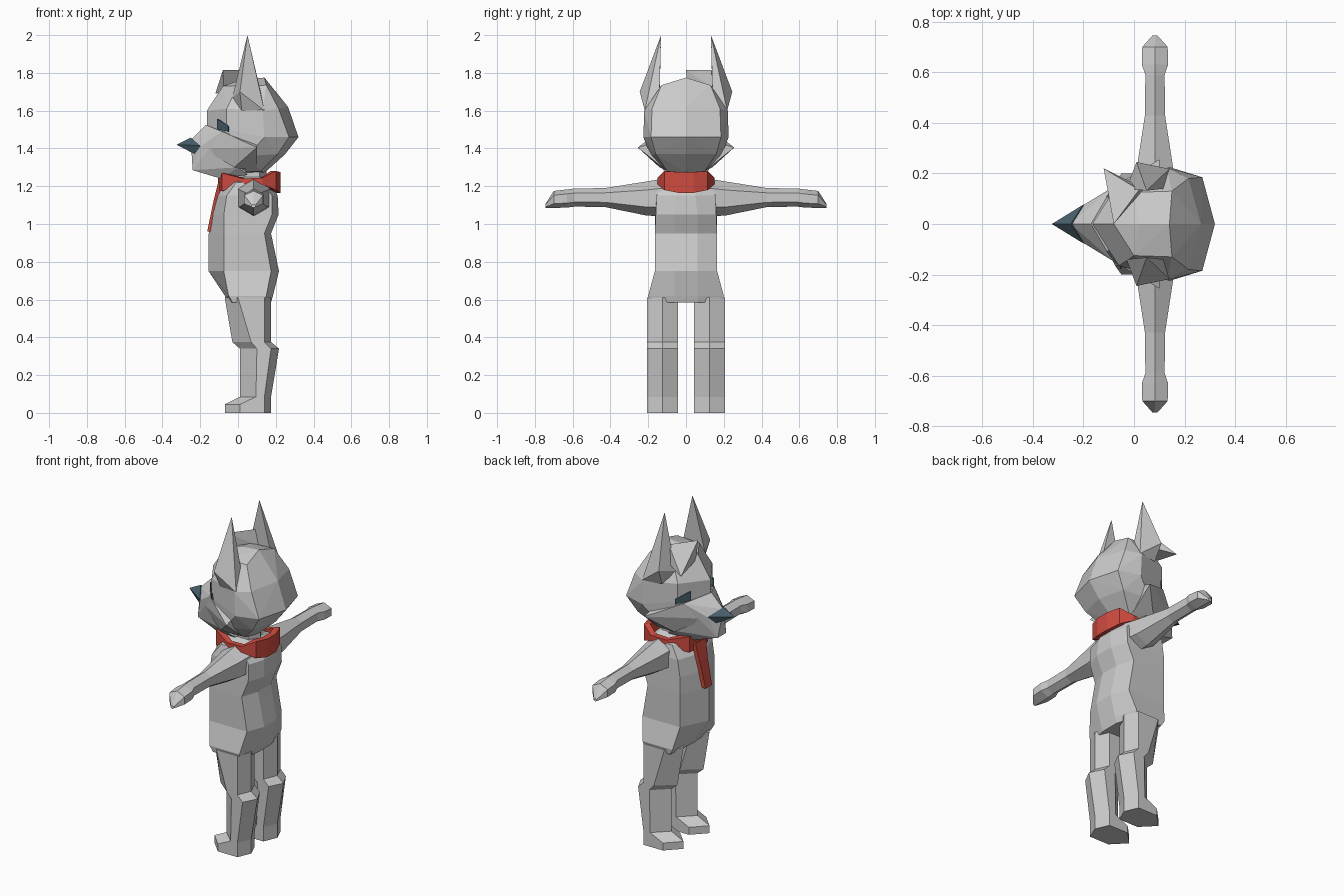
import bpy, bmesh, math
from mathutils import Vector


def material(name, rgb):
    m = bpy.data.materials.new(name)
    m.diffuse_color = (*rgb, 1)
    return m


RED = material("red_cloth", (0.62, 0.07, 0.05))
DARK = material("dark_slate", (0.06, 0.11, 0.14))


def finish(bm, name, mat=None):
    bmesh.ops.recalc_face_normals(bm, faces=bm.faces)
    me = bpy.data.meshes.new(name)
    bm.to_mesh(me)
    bm.free()
    ob = bpy.data.objects.new(name, me)
    bpy.context.collection.objects.link(ob)
    if mat:
        me.materials.append(mat)
    return ob


def mirrored(pts):
    return pts + [(x, -y, z) for x, y, z in pts if abs(y) > 1e-5]


def flip(pts, s):
    return [(x, y * s, z) for x, y, z in pts]


def hull(name, pts, mat=None):
    """Faceted convex solid around a few corner points."""
    bm = bmesh.new()
    for p in pts:
        bm.verts.new(p)
    r = bmesh.ops.convex_hull(bm, input=bm.verts)
    loose = [v for v in bm.verts if not v.link_faces]
    bmesh.ops.delete(bm, geom=loose, context='VERTS')
    return finish(bm, name, mat)


def loft(name, rings, mat=None, cap=True):
    """Skin a stack of closed rings with equal point counts."""
    bm = bmesh.new()
    vs = [[bm.verts.new(p) for p in r] for r in rings]
    n = len(vs[0])
    for a, b in zip(vs, vs[1:]):
        for i in range(n):
            j = (i + 1) % n
            bm.faces.new((a[i], a[j], b[j], b[i]))
    if cap:
        bm.faces.new(vs[0])
        bm.faces.new(vs[-1])
    return finish(bm, name, mat)


def full_ring(half):
    """Half outline from front to back -> closed mirrored ring."""
    back = [(x, -y, z) for x, y, z in reversed(half) if abs(y) > 1e-5]
    return half + back


# Torso: rings of (z, front x, side-front x/y, side-back x/y, back x/y)
torso = [
    (0.585, -0.05, -0.03, 0.195, 0.14, 0.195, 0.175, 0.06),
    (0.62, -0.07, -0.05, 0.200, 0.15, 0.200, 0.185, 0.06),
    (0.75, -0.155, -0.075, 0.165, 0.175, 0.165, 0.217, 0.06),
    (0.95, -0.155, -0.075, 0.165, 0.14, 0.165, 0.175, 0.06),
    (1.05, -0.14, -0.075, 0.165, 0.18, 0.160, 0.215, 0.06),
    (1.15, -0.115, -0.06, 0.165, 0.18, 0.155, 0.21, 0.05),
    (1.22, -0.08, -0.01, 0.145, 0.13, 0.140, 0.17, 0.05),
    (1.25, -0.02, 0.01, 0.070, 0.12, 0.070, 0.14, 0.03),
]
loft("torso", [full_ring([(f, 0, z), (a, ay, z), (b, by, z), (c, cy, z)])
               for z, f, a, ay, b, by, c, cy in torso])

# Neck
loft("neck", [[(0.075 + 0.075 * math.cos(k * math.pi / 3),
                0.075 * math.sin(k * math.pi / 3), z) for k in range(6)]
              for z in (1.18, 1.32)])

# Legs: hexagonal rings of (z, toe x, side-front x, side-back x, heel x)
leg = [
    (0.0, -0.07, 0.01, 0.14, 0.175),
    (0.045, -0.07, 0.01, 0.14, 0.175),
    (0.085, 0.01, 0.095, 0.14, 0.175),
    (0.34, 0.01, 0.10, 0.175, 0.217),
    (0.375, -0.03, 0.07, 0.14, 0.175),
    (0.61, -0.07, 0.00, 0.14, 0.175),
]
for side, s in (("left", -1), ("right", 1)):
    yc, h = 0.124, 0.082
    loft(side + "_leg", [flip([(f, yc, z), (a, yc + h, z), (b, yc + h, z),
                               (c, yc, z), (b, yc - h, z), (a, yc - h, z)], s)
                         for z, f, a, b, c in leg])

# Arms with hands: hexagonal rings of (y, z centre, x radius, z radius)
arm = [
    (0.12, 1.14, 0.10, 0.10),
    (0.21, 1.135, 0.085, 0.09),
    (0.43, 1.14, 0.046, 0.05),
    (0.59, 1.14, 0.044, 0.048),
    (0.63, 1.135, 0.060, 0.048),
    (0.70, 1.13, 0.058, 0.045),
    (0.745, 1.095, 0.012, 0.010),
]
for side, s in (("left", -1), ("right", 1)):
    loft(side + "_arm", [[(0.083 + rx * math.sin(k * math.pi / 3), s * y,
                           zc + rz * math.cos(k * math.pi / 3))
                          for k in range(6)] for y, zc, rx, rz in arm])

# Head
hull("head", mirrored([
    (-0.08, 0, 1.73), (0.0, 0.125, 1.73), (0.15, 0.13, 1.735), (0.14, 0, 1.775),
    (0.02, 0, 1.765), (0.265, 0, 1.62), (0.215, 0.18, 1.61),
    (0.32, 0, 1.46), (0.27, 0.185, 1.46), (0.13, 0.222, 1.60),
    (0.14, 0.225, 1.46), (0.25, 0, 1.37), (0.21, 0.16, 1.37),
    (0.14, 0, 1.27), (0.12, 0.10, 1.28), (-0.05, 0.09, 1.27),
    (-0.165, 0, 1.60), (-0.165, 0, 1.50), (-0.06, 0.165, 1.61),
    (-0.06, 0.165, 1.50), (0.05, 0.19, 1.36)]))

# Snout and pointed cheeks
hull("snout", mirrored([
    (-0.25, 0, 1.445), (-0.20, 0.075, 1.41), (-0.24, 0.04, 1.285),
    (-0.17, 0, 1.525), (-0.085, 0.145, 1.49), (-0.09, 0.06, 1.24),
    (0.0, 0.13, 1.30), (0.05, 0.10, 1.26)]))
for side, s in (("left", -1), ("right", 1)):
    hull(side + "_cheek", flip([
        (0.10, 0.255, 1.405), (-0.085, 0.145, 1.49), (-0.19, 0.075, 1.40),
        (-0.02, 0.14, 1.30), (0.10, 0.10, 1.28), (0.10, 0.10, 1.45)], s))

# Nose
hull("nose", mirrored([(-0.325, 0, 1.42), (-0.25, 0, 1.458),
                       (-0.20, 0.077, 1.415), (-0.22, 0.045, 1.365)]), DARK)

# Eyes and ears
for side, s in (("left", -1), ("right", 1)):
    hull(side + "_eye", flip([
        (-0.11, 0.108, 1.555), (-0.11, 0.108, 1.50), (-0.052, 0.178, 1.52),
        (-0.052, 0.178, 1.49), (-0.07, 0.09, 1.55), (-0.03, 0.14, 1.49)], s), DARK)
    hull(side + "_ear", flip([
        (0.05, 0.132, 2.0), (-0.03, 0.14, 1.67), (0.01, 0.245, 1.70),
        (0.14, 0.218, 1.60), (0.12, 0.14, 1.70), (0.02, 0.20, 1.60)], s))

# Swept hair tuft
hull("hair_tuft", [(-0.08, 0.0, 1.815), (0.02, 0.135, 1.815), (-0.12, 0.22, 1.69),
                   (-0.075, 0.01, 1.70), (0.04, 0.14, 1.72)])

# Neck scarf: band of (x, y, bottom z, top z) plus hanging tail
band = [(-0.105, 0, 1.18, 1.25), (-0.085, 0.09, 1.175, 1.27),
        (0.03, 0.145, 1.20, 1.24), (0.13, 0.15, 1.21, 1.245),
        (0.20, 0.115, 1.18, 1.28), (0.225, 0.04, 1.165, 1.275)]
scarf = loft("scarf", [full_ring([(x, y, b) for x, y, b, t in band]),
                       full_ring([(x, y, t) for x, y, b, t in band])], RED, cap=False)
sol = scarf.modifiers.new("thickness", 'SOLIDIFY')
sol.thickness = 0.035
sol.offset = -1
loft("scarf_tail", [[(x, y0, z), (x, y1, z), (x + 0.025, y1, z), (x + 0.025, y0, z)]
                    for x, y0, y1, z in ((-0.105, -0.04, 0.06, 1.22),
                                         (-0.13, -0.02, 0.055, 1.12),
                                         (-0.163, -0.015, 0.045, 0.96))], RED)
